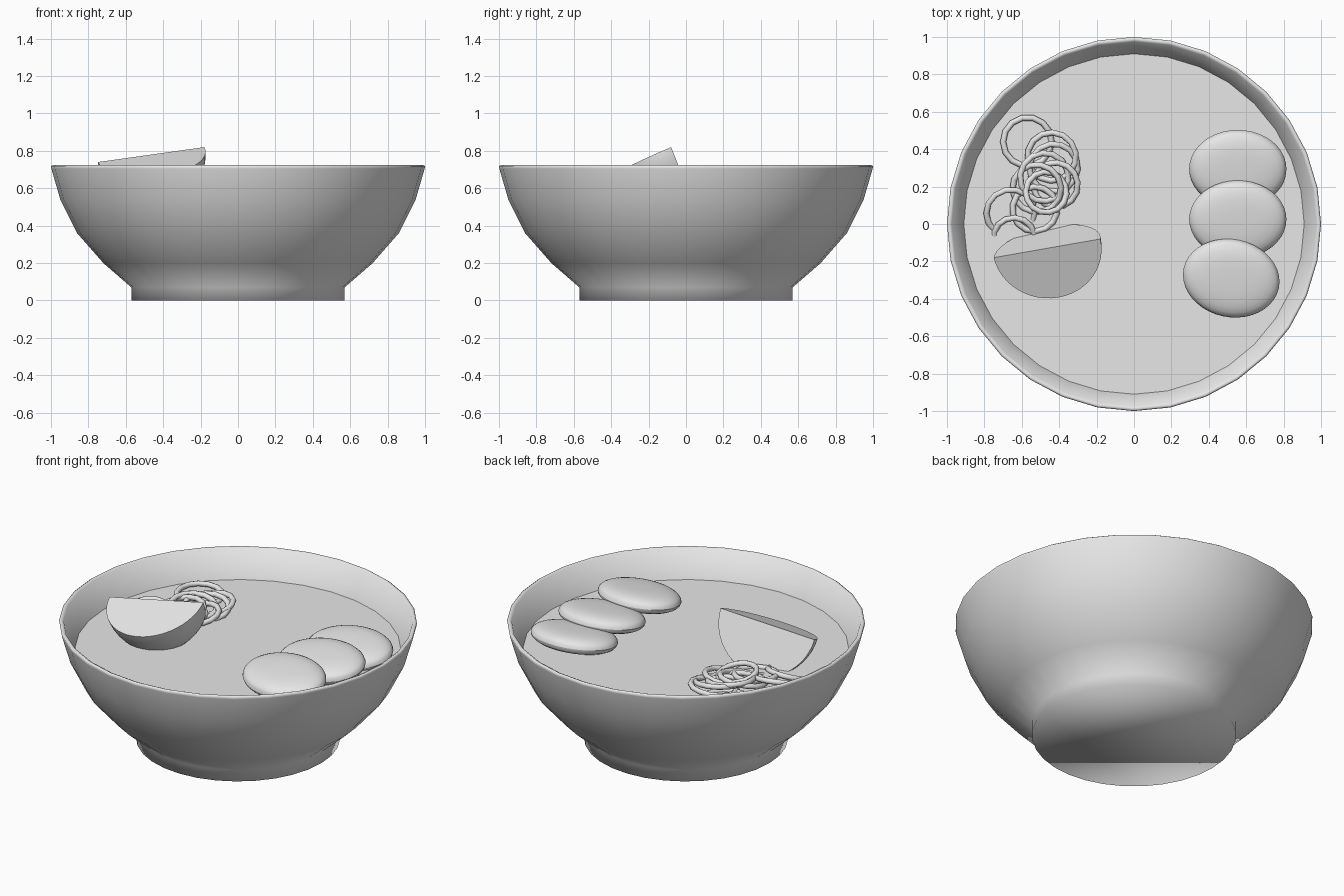
import bpy, bmesh, math
from mathutils import Matrix, Vector

if "Cube" in bpy.data.objects:
    bpy.data.objects.remove(bpy.data.objects["Cube"], do_unlink=True)

grey = bpy.data.materials.new("plain_grey")
grey.use_nodes = True
grey.diffuse_color = (0.8, 0.8, 0.8, 1)
grey.node_tree.nodes["Principled BSDF"].inputs["Base Color"].default_value = (0.8, 0.8, 0.8, 1)

SOUP_Z = 0.555


def finish(name, bm, matrix=Matrix(), sharp_angle=None):
    """Turn a bmesh into a smooth-shaded object; sharp_angle keeps creases."""
    bmesh.ops.recalc_face_normals(bm, faces=bm.faces[:])
    mesh = bpy.data.meshes.new(name)
    bm.to_mesh(mesh)
    bm.free()
    mesh.materials.append(grey)
    obj = bpy.data.objects.new(name, mesh)
    bpy.context.collection.objects.link(obj)
    obj.matrix_world = matrix
    bpy.ops.object.select_all(action='DESELECT')
    obj.select_set(True)
    bpy.context.view_layer.objects.active = obj
    if sharp_angle is None:
        bpy.ops.object.shade_smooth()
    else:
        bpy.ops.object.shade_smooth_by_angle(angle=math.radians(sharp_angle))
    return obj


def lathe(profile, sides):
    """Revolve (radius, height) points around z and cap both ends."""
    bm = bmesh.new()
    rings = []
    for r, z in profile:
        rings.append([bm.verts.new((r * math.cos(i * math.tau / sides),
                                    r * math.sin(i * math.tau / sides), z))
                      for i in range(sides)])
    for low, high in zip(rings, rings[1:]):
        for i in range(sides):
            j = (i + 1) % sides
            bm.faces.new((low[i], low[j], high[j], high[i]))
    bm.faces.new(rings[0][::-1])
    bm.faces.new(rings[-1])
    return bm


def ring(major, minor, around, tube):
    """Closed tube for one noodle loop."""
    bm = bmesh.new()
    loops = []
    for i in range(around):
        a = math.tau * i / around
        loop = []
        for k in range(tube):
            b = math.tau * k / tube
            r = major + minor * math.cos(b)
            loop.append(bm.verts.new((r * math.cos(a), r * math.sin(a), minor * math.sin(b))))
        loops.append(loop)
    for i in range(around):
        p, q = loops[i], loops[(i + 1) % around]
        for k in range(tube):
            m = (k + 1) % tube
            bm.faces.new((p[k], q[k], q[m], p[m]))
    return bm


def place(x, y, z, tilt_x=0, tilt_y=0, turn=0):
    rot = [Matrix.Rotation(math.radians(a), 4, ax)
           for a, ax in ((tilt_x, 'X'), (tilt_y, 'Y'), (turn, 'Z'))]
    return Matrix.Translation((x, y, z)) @ rot[0] @ rot[1] @ rot[2]


# Bowl with foot, rounded rim and inner wall
bowl_profile = [(0.57, 0), (0.57, 0.07), (0.72, 0.2), (0.86, 0.36), (0.95, 0.54),
                (0.998, 0.705), (1.0, 0.718), (0.99, 0.725), (0.975, 0.718),
                (0.91, SOUP_Z), (0.82, 0.38), (0.68, 0.23), (0.5, 0.12)]
finish("bowl", lathe(bowl_profile, 32))

# Broth surface
broth = bmesh.new()
bmesh.ops.create_circle(broth, cap_ends=True, segments=32, radius=0.912)
finish("broth", broth, Matrix.Translation((0, 0, SOUP_Z)), 30)

# Three overlapping rounded slices
steps = [math.radians(-84 + 14 * i) for i in range(13)]
slice_profile = [(math.cos(t) ** 0.55, 0.055 * math.sin(t)) for t in steps]
slices = [(0.555, 0.295, 0.59, 0), (0.555, 0.025, 0.615, 0), (0.52, -0.29, 0.63, -12)]
for n, (x, y, z, turn) in enumerate(slices):
    scale = Matrix.Diagonal((0.26, 0.21, 1, 1))
    finish(f"round_slice_{n + 1}", lathe(slice_profile, 40),
           place(x, y, z, 8, 0, turn) @ scale, 60)

# Ball wedge: a quarter sphere with two flat cut faces
wedge = bmesh.new()
bmesh.ops.create_uvsphere(wedge, u_segments=48, v_segments=24, radius=0.292,
                          matrix=Matrix.Rotation(math.pi / 2, 4, 'Y'))
for normal in ((0, 0, 1), (0, 1, 0)):
    cut = bmesh.ops.bisect_plane(wedge, geom=wedge.verts[:] + wedge.edges[:] + wedge.faces[:],
                                 dist=0.0001, plane_co=(0, 0, 0), plane_no=normal,
                                 clear_outer=True)
    rim = [e for e in cut["geom_cut"] if isinstance(e, bmesh.types.BMEdge)]
    bmesh.ops.edgeloop_fill(wedge, edges=rim)
along = Vector((0.57, 0.1, 0.08)).normalized()
back = Vector((-0.217, 0.897, 0.38))
back = (back - along * back.dot(along)).normalized()
up = along.cross(back)
frame = Matrix((along, back, up)).transposed().to_4x4()
finish("wedge", wedge, Matrix.Translation((-0.465, -0.13, 0.78)) @ frame, 35)

# Tangle of noodle loops, partly sunk in the broth
loops = [(-0.57, 0.44, 0.565, 0.13, 3, 3), (-0.44, 0.36, 0.575, 0.13, 7, -5),
         (-0.43, 0.30, 0.58, 0.13, 10, 5), (-0.42, 0.21, 0.575, 0.12, 9, -6),
         (-0.48, 0.25, 0.59, 0.13, 6, 8), (-0.52, 0.19, 0.58, 0.13, 12, -4),
         (-0.53, 0.08, 0.57, 0.12, 5, 3), (-0.66, 0.06, 0.565, 0.13, 18, 4),
         (-0.64, -0.07, 0.545, 0.11, 20, -3), (-0.47, 0.17, 0.595, 0.11, -8, 6)]
for n, (x, y, z, r, tx, ty) in enumerate(loops):
    finish(f"noodle_{n + 1}", ring(r, 0.016, 14, 8), place(x, y, z, tx, ty, 11 * n), 50)
